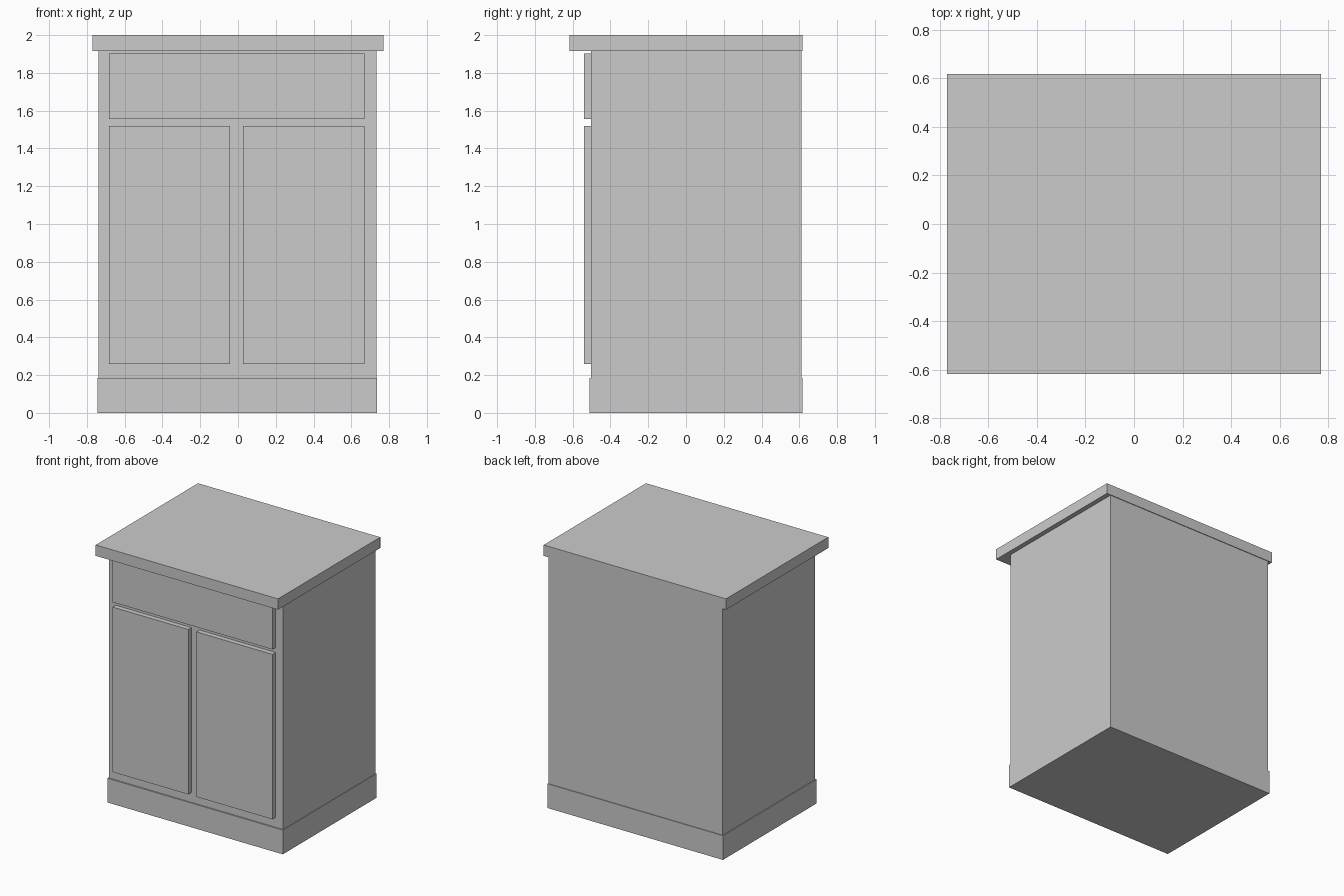
import bpy
import bmesh
from mathutils import Vector

if "Cube" in bpy.data.objects:
    bpy.data.objects.remove(bpy.data.objects["Cube"])


def box(name, x, y, z):
    """Flat-faced box from its (min, max) extents on each axis."""
    mesh = bpy.data.meshes.new(name)
    bm = bmesh.new()
    bmesh.ops.create_cube(bm, size=1)
    lo, hi = Vector((x[0], y[0], z[0])), Vector((x[1], y[1], z[1]))
    for v in bm.verts:
        v.co = Vector(lo[i] + (v.co[i] + 0.5) * (hi[i] - lo[i]) for i in range(3))
    bm.to_mesh(mesh)
    bm.free()
    obj = bpy.data.objects.new(name, mesh)
    bpy.context.collection.objects.link(obj)
    return obj


# Plinth, carcass and overhanging worktop
box("plinth", (-0.745, 0.737), (-0.512, 0.618), (0, 0.185))
box("carcass", (-0.739, 0.733), (-0.502, 0.612), (0.185, 1.917))
box("worktop", (-0.77, 0.77), (-0.617, 0.617), (1.917, 2.0))

# Drawer front and pair of doors, raised from the carcass face
front_y = (-0.54, -0.502)
box("drawer_front", (-0.682, 0.669), front_y, (1.557, 1.903))
for name, x in (("left_door", (-0.682, -0.042)), ("right_door", (0.027, 0.669))):
    box(name, x, front_y, (0.26, 1.52))
